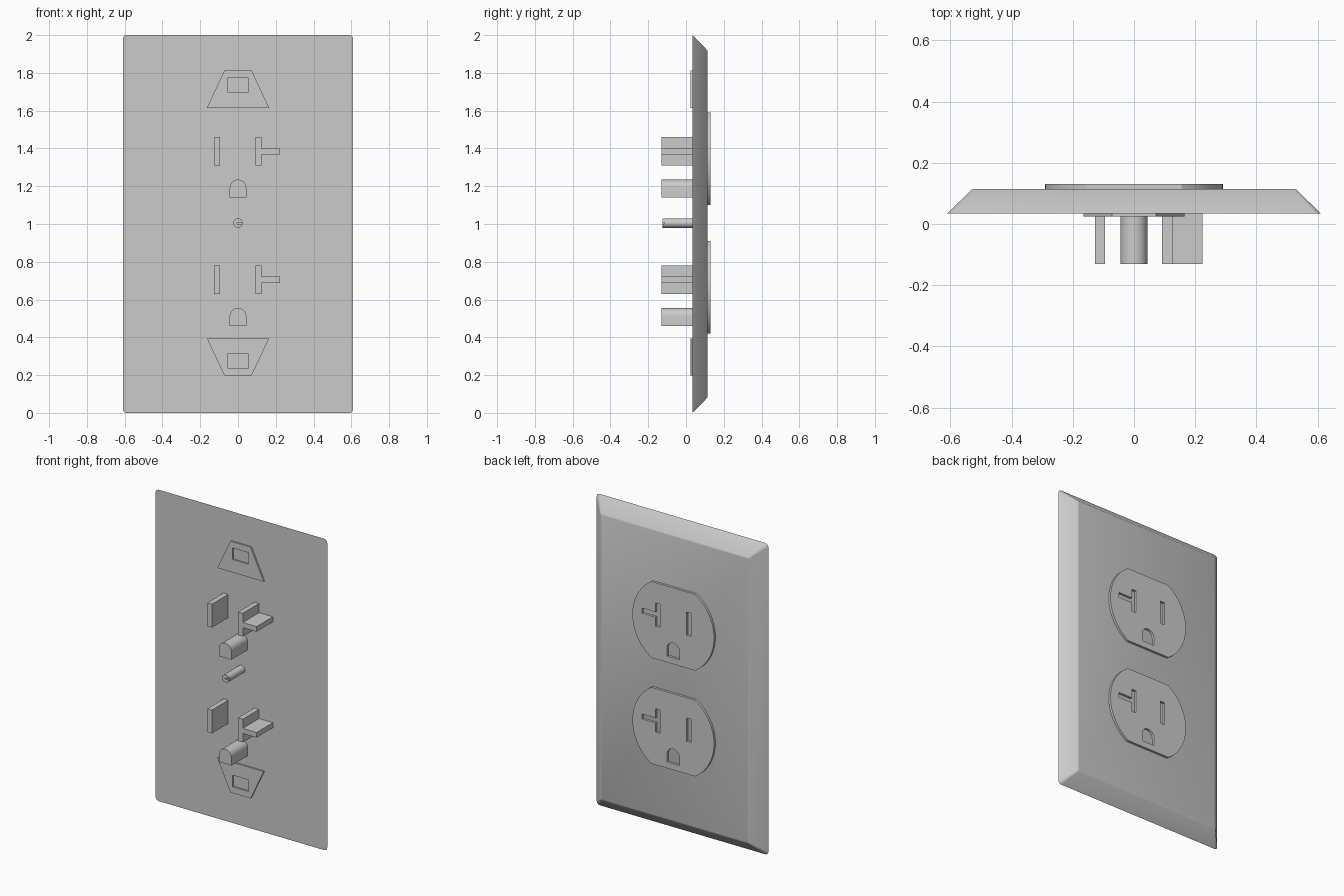
import bpy, bmesh, math

if "Cube" in bpy.data.objects:
    bpy.data.objects.remove(bpy.data.objects["Cube"])

grey = bpy.data.materials.new("light grey")
grey.diffuse_color = (0.6, 0.6, 0.6, 1)
grey.use_nodes = True
grey.node_tree.nodes["Principled BSDF"].inputs["Base Color"].default_value = grey.diffuse_color


def loft(name, loops):
    """Solid through equal-length loops of (x, y, z), capped at both ends."""
    bm = bmesh.new()
    rings = [[bm.verts.new(p) for p in loop] for loop in loops]
    for a, b in zip(rings, rings[1:]):
        for i in range(len(a)):
            j = (i + 1) % len(a)
            bm.faces.new((a[i], a[j], b[j], b[i]))
    bm.faces.new(rings[0])
    bm.faces.new(rings[-1])
    bmesh.ops.recalc_face_normals(bm, faces=bm.faces)
    me = bpy.data.meshes.new(name)
    bm.to_mesh(me)
    bm.free()
    ob = bpy.data.objects.new(name, me)
    me.materials.append(grey)
    bpy.context.collection.objects.link(ob)
    return ob


def prism(name, pts, y0, y1):
    return loft(name, [[(x, y, z) for x, z in pts] for y in (y0, y1)])


def arc(cx, cz, r, a0, a1, n):
    return [(cx + r * math.cos(math.radians(a0 + (a1 - a0) * i / n)),
             cz + r * math.sin(math.radians(a0 + (a1 - a0) * i / n))) for i in range(n + 1)]


def rect(x0, x1, z0, z1):
    return [(x0, z0), (x1, z0), (x1, z1), (x0, z1)]


def round_rect(hx, hz, r, y):
    pts = []
    for a, sx, sz in ((0, 1, 1), (90, -1, 1), (180, -1, -1), (270, 1, -1)):
        pts += arc(sx * (hx - r), 1 + sz * (hz - r), r, a, a + 90, 6)
    return [(x, y, z) for x, z in pts]


def cut(ob, cutter):
    m = ob.modifiers.new("cut", 'BOOLEAN')
    m.operation, m.solver, m.object = 'DIFFERENCE', 'EXACT', cutter
    cutter.hide_render = True
    cutter.hide_viewport = True


def smooth(ob):
    bpy.ops.object.select_all(action='DESELECT')
    ob.select_set(True)
    bpy.context.view_layer.objects.active = ob
    bpy.ops.object.shade_smooth_by_angle(angle=math.radians(30))


BACK, FRONT, FACE, END = 0.035, 0.115, 0.13, -0.13

# Wall plate with wide sloping border
plate = loft("wall_plate", [round_rect(0.61, 1.0, 0.022, BACK),
                            round_rect(0.53, 0.92, 0.006, FRONT - 0.003),
                            round_rect(0.522, 0.912, 0.004, FRONT)])
smooth(plate)

# Two outlets: raised face with slots, and contact housings behind
for label, c in (("lower", 0.665), ("upper", 1.345)):
    a = math.degrees(math.asin(0.245 / 0.29))
    face = prism(label + "_outlet_face",
                 arc(0, c, 0.29, -a, a, 24) + arc(0, c, 0.29, 180 - a, 180 + a, 24),
                 FRONT - 0.005, FACE)
    slots = {
        "straight_slot": rect(-0.127, -0.094, c - 0.035, c + 0.115),
        "t_slot": [(0.092, c - 0.035), (0.125, c - 0.035), (0.125, c + 0.023),
                   (0.223, c + 0.023), (0.223, c + 0.056), (0.125, c + 0.056),
                   (0.125, c + 0.115), (0.092, c + 0.115)],
        "ground_slot": [(-0.044, c - 0.205), (0.044, c - 0.205)]
                       + arc(0, c - 0.154, 0.044, 0, 180, 16),
    }
    for slot, pts in slots.items():
        smooth(prism(f"{label}_{slot}_housing", pts, END, BACK + 0.01))
        cut(face, prism(f"{label}_{slot}_cutter", pts, FRONT - 0.03, FACE + 0.03))
    smooth(face)

# Trapezoid mounting tabs on the back, mirrored about the middle
for label, s in (("lower", -1), ("upper", 1)):
    mid = 1.005
    tab = prism(label + "_mounting_tab",
                [(-0.165, mid + s * 0.61), (0.165, mid + s * 0.61),
                 (0.072, mid + s * 0.807), (-0.072, mid + s * 0.807)], 0.025, BACK + 0.004)
    cut(tab, prism(label + "_tab_cutter",
                   rect(-0.056, 0.056, mid + s * 0.73 - 0.037, mid + s * 0.73 + 0.037),
                   0.0, BACK))

# Centre screw with a slotted end
screw = prism("centre_screw", arc(0, 1.005, 0.025, 0, 345, 23), -0.125, BACK + 0.01)
cut(screw, prism("screw_slot_cutter", rect(-0.004, 0.04, 1.001, 1.009), -0.2, -0.115))
smooth(screw)
